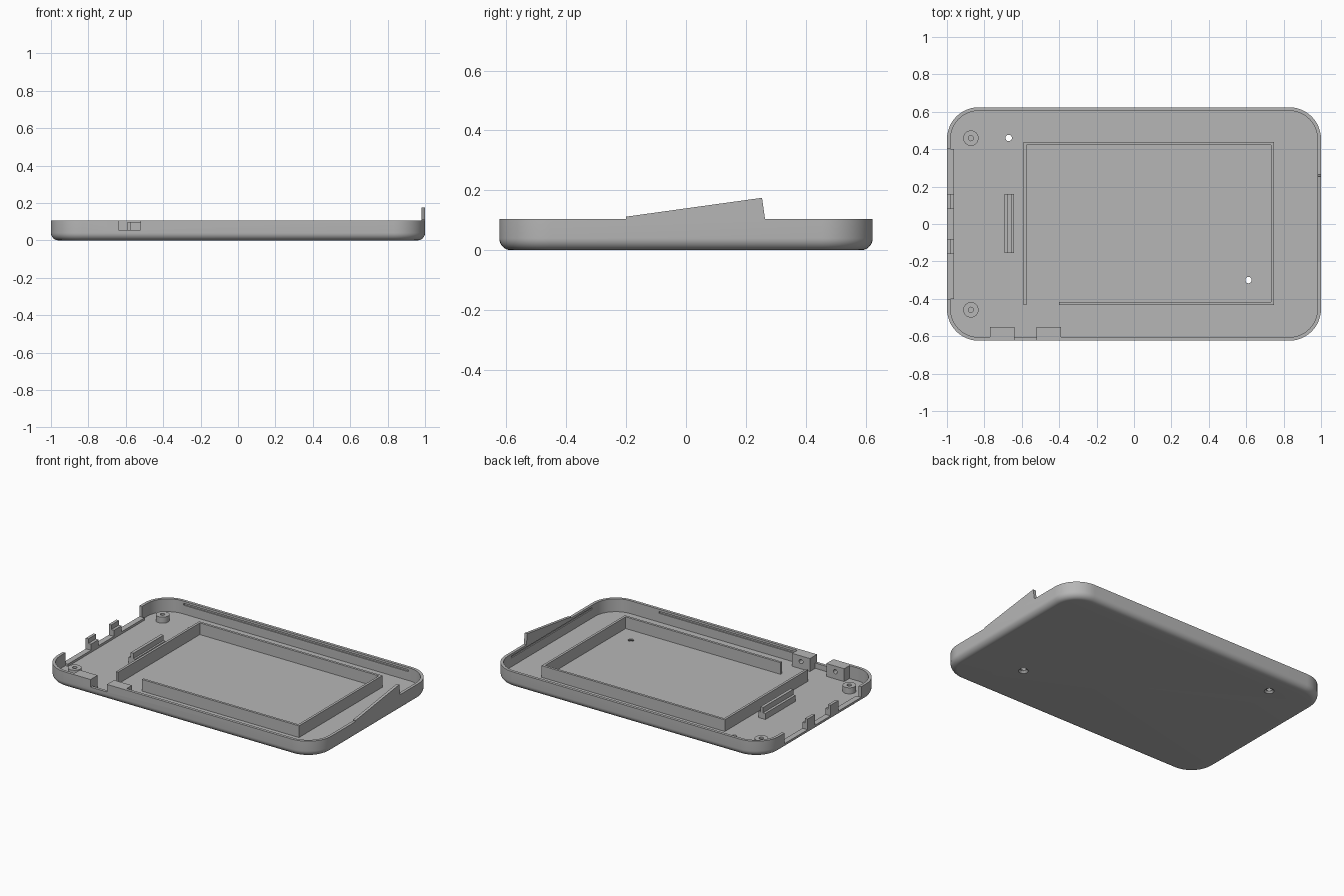
import bpy, bmesh, math
from mathutils import Matrix

cube = bpy.data.objects.get("Cube")
if cube:
    bpy.data.objects.remove(cube, do_unlink=True)

grey = bpy.data.materials.new("plain grey")
grey.use_nodes = True
GREY = (0.47, 0.47, 0.47, 1)
grey.diffuse_color = GREY
grey.node_tree.nodes["Principled BSDF"].inputs["Base Color"].default_value = GREY

FLOOR, RIM, WALL = 0.02, 0.105, 0.019
HX, HY, CORNER, FILLET = 1.0, 0.624, 0.17, 0.04


def make(name, bm):
    bmesh.ops.recalc_face_normals(bm, faces=bm.faces[:])
    mesh = bpy.data.meshes.new(name)
    bm.to_mesh(mesh)
    bm.free()
    mesh.materials.append(grey)
    ob = bpy.data.objects.new(name, mesh)
    bpy.context.collection.objects.link(ob)
    return ob


def box(name, x, y, z):
    bm = bmesh.new()
    bmesh.ops.create_cube(bm, size=1)
    for v in bm.verts:
        for i, (a, b) in enumerate((x, y, z)):
            v.co[i] = a if v.co[i] < 0 else b
    return make(name, bm)


def cylinder(name, loc, r1, r2, depth, axis="Z"):
    bm = bmesh.new()
    turn = Matrix.Rotation(math.pi / 2, 4, "X") if axis == "Y" else Matrix()
    bmesh.ops.create_cone(bm, cap_ends=True, segments=32, radius1=r1, radius2=r2,
                          depth=depth, matrix=Matrix.Translation(loc) @ turn)
    return make(name, bm)


def cut(ob, cutter):
    cutter.hide_render = True
    mod = ob.modifiers.new("cut", "BOOLEAN")
    mod.operation, mod.solver, mod.object = "DIFFERENCE", "EXACT", cutter
    bpy.context.view_layer.update()
    graph = bpy.context.evaluated_depsgraph_get()
    mesh = bpy.data.meshes.new_from_object(ob.evaluated_get(graph))
    ob.modifiers.clear()
    ob.data = mesh
    bpy.data.objects.remove(cutter, do_unlink=True)


def ring(bm, inset, z, seg=12):
    """Rounded rectangle loop, inset from the outer wall."""
    verts, r = [], CORNER - inset
    for q, (sx, sy) in enumerate(((1, 1), (-1, 1), (-1, -1), (1, -1))):
        for i in range(seg + 1):
            a = (q + i / seg) * math.pi / 2
            verts.append(bm.verts.new((sx * (HX - CORNER) + r * math.cos(a),
                                       sy * (HY - CORNER) + r * math.sin(a), z)))
    return verts


# Tray shell: filleted outside, straight inside
bm = bmesh.new()
rings = []
for i in range(9):
    a = i / 8 * math.pi / 2
    rings.append(ring(bm, FILLET * (1 - math.sin(a)), FILLET * (1 - math.cos(a))))
rings += [ring(bm, 0, RIM), ring(bm, WALL, RIM), ring(bm, WALL, FLOOR)]
for lo, hi in zip(rings, rings[1:]):
    for i in range(len(lo)):
        j = (i + 1) % len(lo)
        bm.faces.new((lo[i], lo[j], hi[j], hi[i]))
bm.faces.new(rings[0])
bm.faces.new(rings[-1])
tray = make("tray_shell", bm)

# Wall openings
LEDGE = 0.035
cut(tray, box("side_opening", (-1.1, -0.95), (-0.4, 0.4), (LEDGE, 0.2)))
cut(tray, box("front_notch", (-0.64, -0.52), (-0.7, -0.5), (0.055, 0.2)))

# Snap grooves inside the walls
inner_x, inner_y, deep = HX - WALL, HY - WALL, 0.008
groove = (0.078, 0.09)
cut(tray, box("back_groove", (-0.82, 0.82), (inner_y - 0.02, inner_y + deep), groove))
cut(tray, box("front_groove", (-0.38, 0.62), (-inner_y - deep, -inner_y + 0.02), groove))
cut(tray, box("end_groove", (inner_x - 0.02, inner_x + deep), (-0.42, 0.42), groove))

# Countersunk through holes in the floor
for x, y in ((-0.67, 0.46), (0.612, -0.3)):
    cut(tray, cylinder("floor_hole", (x, y, 0), 0.017, 0.017, 0.1))
    cut(tray, cylinder("countersink", (x, y, 0), 0.042, 0.018, 0.024))

parts = [tray]

# Side ledge and its two stepped tabs
parts.append(box("side_ledge", (-0.985, -0.962), (-0.4, 0.4), (0.01, LEDGE)))
for s, side in ((1, "back"), (-1, "front")):
    y = sorted((s * 0.08, s * 0.16))
    parts.append(box(side + "_tab", (-HX, -inner_x), y, (0.03, RIM)))
    parts.append(box(side + "_tab_step", (-0.985, -0.962), y, (0.03, 0.075)))

# Screw bosses
for s, side in ((1, "back"), (-1, "front")):
    loc = (-0.872, s * 0.459, 0.037)
    boss = cylinder(side + "_boss", loc, 0.041, 0.041, 0.046)
    cut(boss, cylinder("boss_hole", (loc[0], loc[1], 0.06), 0.014, 0.014, 0.07))
    parts.append(boss)

# Front blocks beside the notch, each with a pin hole
for name, x in (("right_block", (-0.77, -0.64)), ("left_block", (-0.52, -0.39))):
    block = box(name, x, (-0.615, -0.55), (0.015, RIM))
    cut(block, cylinder("pin_hole", (sum(x) / 2, -0.55, 0.068), 0.014, 0.014, 0.08, "Y"))
    parts.append(block)

# Open frame on the floor
T, frame_z = 0.016, (0.015, 0.097)
x0, x1, y0, y1 = -0.59, 0.748, -0.432, 0.438
parts += [
    box("frame_right", (x0, x0 + T), (y0, y1), frame_z),
    box("frame_left", (x1 - T, x1), (y0, y1), frame_z),
    box("frame_back", (x0 + T, x1 - T), (y1 - T, y1), frame_z),
    box("frame_front", (-0.4, x1 - T), (y0, y0 + T), frame_z),
]

# Rail with a raised rib
parts.append(box("rail_base", (-0.692, -0.642), (-0.155, 0.16), (0.015, 0.06)))
parts.append(box("rail_rib", (-0.675, -0.655), (-0.155, 0.16), (0.055, 0.095)))

# Sloping fin on the end wall
bm = bmesh.new()
profile = ((-0.2, 0.09), (-0.2, 0.112), (0.254, 0.175), (0.264, RIM), (0.264, 0.09))
face = bm.faces.new([bm.verts.new((inner_x, y, z)) for y, z in profile])
ext = bmesh.ops.extrude_face_region(bm, geom=[face])
for v in ext["geom"]:
    if isinstance(v, bmesh.types.BMVert):
        v.co.x = HX
parts.append(make("end_fin", bm))

# Smooth the curves, keep the edges sharp
bpy.ops.object.select_all(action="DESELECT")
for ob in parts:
    ob.select_set(True)
bpy.context.view_layer.objects.active = tray
bpy.ops.object.shade_smooth_by_angle(angle=math.radians(30))
